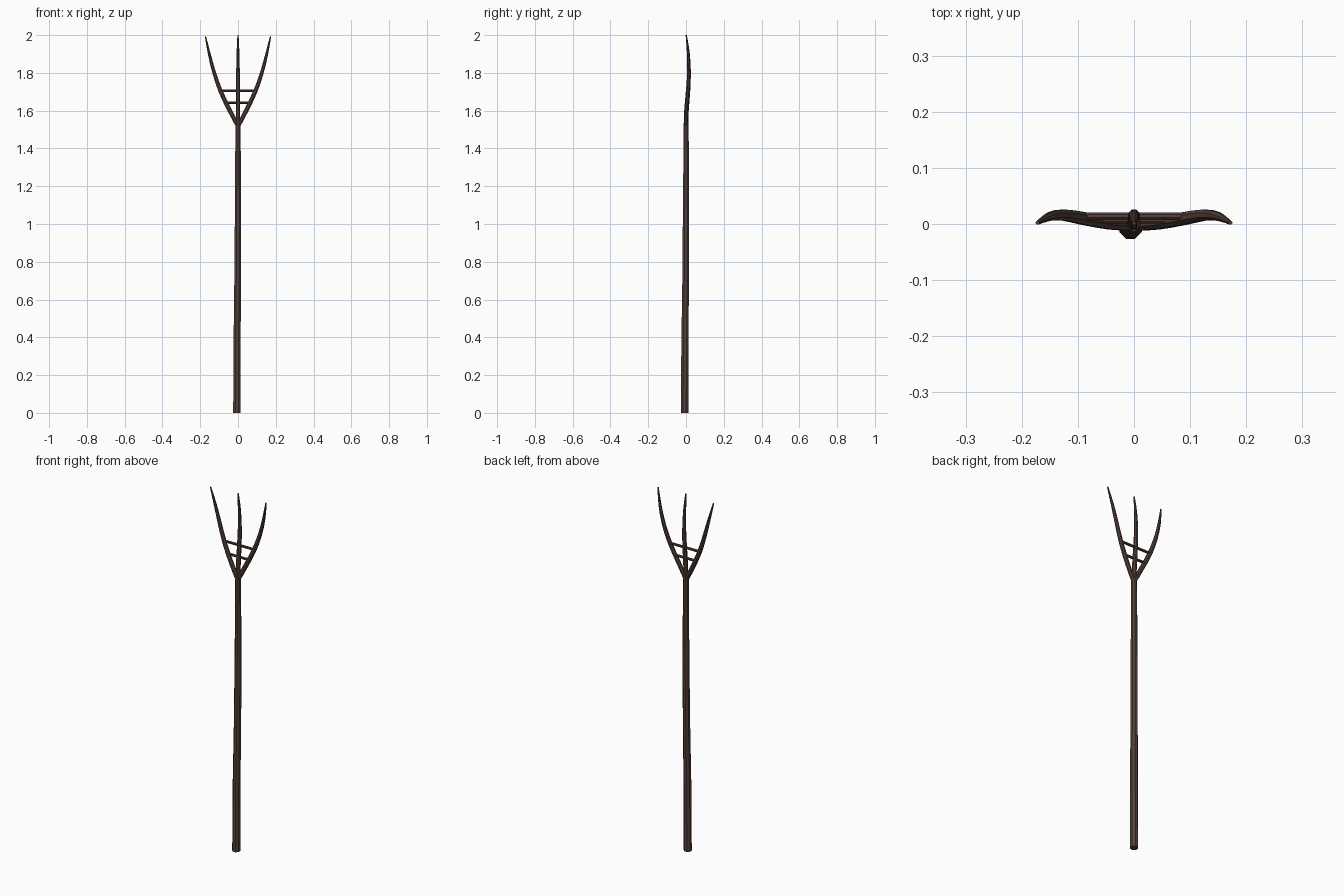
import bpy, bmesh, math
from mathutils import Vector

if "Cube" in bpy.data.objects:
    bpy.data.objects.remove(bpy.data.objects["Cube"])

wood = bpy.data.materials.new("dark brown wood")
wood.diffuse_color = (0.093, 0.054, 0.042, 1)
wood.use_nodes = True
wood.node_tree.nodes["Principled BSDF"].inputs["Base Color"].default_value = wood.diffuse_color


def catmull(points, steps):
    """Smooth a list of (x, y, z, radius) points."""
    p = [Vector(q) for q in points]
    p = [2 * p[0] - p[1]] + p + [2 * p[-1] - p[-2]]
    out = []
    for i in range(1, len(p) - 2):
        a, b, c, d = p[i - 1:i + 3]
        for s in range(steps):
            t = s / steps
            out.append(0.5 * (2 * b + (c - a) * t + (2 * a - 5 * b + 4 * c - d) * t * t
                              + (3 * b - a - 3 * c + d) * t ** 3))
    return out + [p[-2]]


def sweep(name, points, sides=8, steps=2):
    """Tapered round limb along a path, closed at both ends."""
    path = catmull(points, steps)
    bm = bmesh.new()
    rings = []
    for i, q in enumerate(path):
        ahead, back = path[min(i + 1, len(path) - 1)], path[max(i - 1, 0)]
        tangent = (ahead - back).to_3d().normalized()
        if i == 0 and q.z == 0:
            tangent = Vector((0, 0, 1))
        v = tangent.cross(Vector((1, 0, 0)) if abs(tangent.z) > 0.5 else Vector((0, 0, 1))).normalized()
        u = v.cross(tangent)
        ring = []
        for k in range(sides):
            a = 2 * math.pi * (k + 0.5) / sides
            ring.append(bm.verts.new(q.to_3d() + q.w * (u * math.cos(a) + v * math.sin(a))))
        rings.append(ring)
    for r0, r1 in zip(rings, rings[1:]):
        for k in range(sides):
            n = (k + 1) % sides
            bm.faces.new((r0[k], r0[n], r1[n], r1[k]))
    bm.faces.new(rings[0])
    bm.faces.new(rings[-1])
    bmesh.ops.recalc_face_normals(bm, faces=bm.faces)
    mesh = bpy.data.meshes.new(name)
    bm.to_mesh(mesh)
    bm.free()
    mesh.materials.append(wood)
    obj = bpy.data.objects.new(name, mesh)
    bpy.context.collection.objects.link(obj)
    bpy.context.view_layer.objects.active = obj
    obj.select_set(True)
    bpy.ops.object.shade_smooth_by_angle(angle=math.radians(30))
    obj.select_set(False)


# Long, slightly wavy handle
sweep("handle", [(-0.006, -0.007, 0, 0.021), (-0.005, -0.006, 0.35, 0.0205),
                 (-0.002, -0.002, 0.7, 0.019), (0, 0, 1.0, 0.0185),
                 (0, 0.001, 1.3, 0.0165), (0, 0, 1.535, 0.0145)], steps=1)

# Middle tine
sweep("middle_tine", [(0, 0, 1.50, 0.013), (0, 0.003, 1.6, 0.0125), (0, 0.011, 1.7, 0.012),
                      (0, 0.016, 1.8, 0.0105), (0, 0.012, 1.91, 0.008), (0, 0.001, 2.0, 0.0035)])

# Outer tines, bowed outward on both sides
for side, s in (("left", -1), ("right", 1)):
    sweep(side + "_tine", [(s * 0.004, -0.001, 1.525, 0.012), (s * 0.043, 0.002, 1.6, 0.0125),
                           (s * 0.091, 0.010, 1.7, 0.012), (s * 0.126, 0.016, 1.8, 0.0105),
                           (s * 0.152, 0.013, 1.9, 0.008), (s * 0.172, 0.002, 1.992, 0.0035)])

# Cross bars joining the tines
for name, z, y, w in (("lower_bar", 1.643, 0.007, 0.066), ("upper_bar", 1.705, 0.014, 0.09)):
    sweep(name, [(-w, y, z, 0.007), (w, y, z, 0.007)], steps=1)
